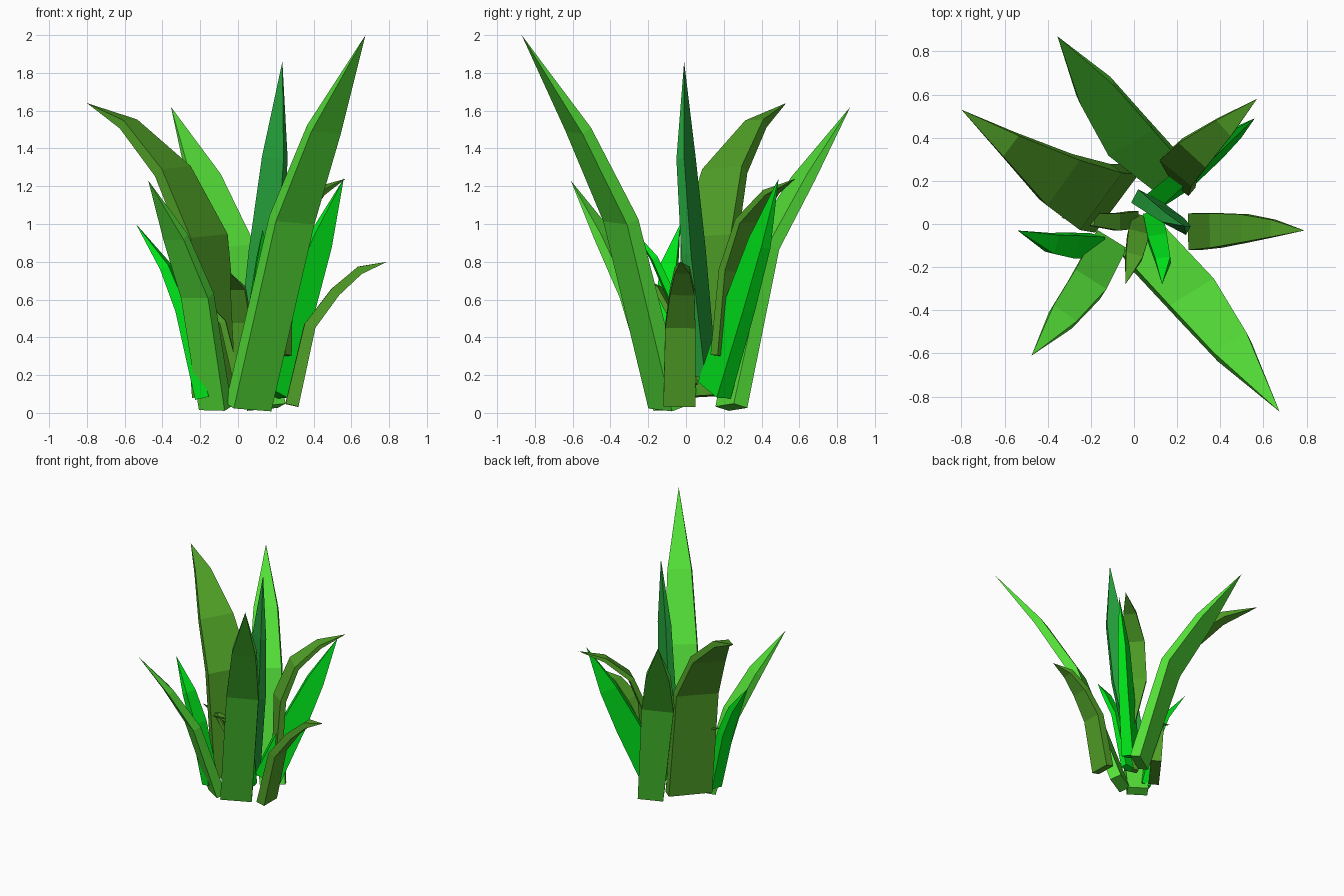
import bpy, bmesh, math
from mathutils import Vector

if "Cube" in bpy.data.objects:
    bpy.data.objects.remove(bpy.data.objects["Cube"])


def material(name, rgb):
    m = bpy.data.materials.new(name)
    m.diffuse_color = (*rgb, 1)
    m.use_nodes = True
    m.node_tree.nodes["Principled BSDF"].inputs["Base Color"].default_value = m.diffuse_color
    return m


LEAF = material("leaf_green", (0.09, 0.75, 0.04))
OLIVE = material("olive_green", (0.08, 0.35, 0.02))
BRIGHT = material("bright_green", (0.0, 0.80, 0.01))
DEEP = material("deep_green", (0.018, 0.36, 0.045))


def blade(name, mat, path, widths, thick, across=None, roll=0):
    """Four-sided tapering blade: boxed sections along a path, ending in a point."""
    pts = [Vector(p) for p in path]
    lean = pts[-1] - pts[0]
    w = Vector((*across, 0)) if across else Vector((-lean.y, lean.x, 0))
    w.normalize()
    w.z = roll
    w.normalize()
    bm = bmesh.new()
    rings = []
    for i, (p, width) in enumerate(zip(pts[:-1], widths)):
        t = (pts[i + 1] - pts[max(i - 1, 0)]).normalized()
        n = w.cross(t).normalized()
        side = (w - t * w.dot(t)).normalized() * width / 2
        h = n * thick * (1 - 0.5 * i / (len(pts) - 1)) / 2
        rings.append([bm.verts.new(p + o)
                      for o in (side + h, -side + h, -side - h, side - h)])
    bm.faces.new(rings[0])
    for a, b in zip(rings, rings[1:]):
        for k in range(4):
            j = (k + 1) % 4
            bm.faces.new((a[k], a[j], b[j], b[k]))
    tip = bm.verts.new(pts[-1])
    for k in range(4):
        bm.faces.new((rings[-1][k], rings[-1][(k + 1) % 4], tip))
    bmesh.ops.recalc_face_normals(bm, faces=bm.faces)
    me = bpy.data.meshes.new(name)
    bm.to_mesh(me)
    bm.free()
    me.materials.append(mat)
    ob = bpy.data.objects.new(name, me)
    bpy.context.collection.objects.link(ob)


# Large leaf-green blades
blade("blade_front_right_tall", LEAF,
      [(.055, -.10, .03), (.285, -.345, 1.02), (.455, -.57, 1.5), (.675, -.87, 2.0)],
      [.235, .24, .18], .09, across=(.82, .57), roll=-.2)
blade("blade_back_left_tall", LEAF,
      [(.15, .24, .03), (-.03, .405, .87), (-.18, .62, 1.24), (-.355, .87, 1.62)],
      [.19, .24, .18], .085, across=(-.84, -.54), roll=-.2)
blade("blade_front_left", LEAF,
      [(-.12, -.10, .025), (-.215, -.28, .62), (-.33, -.43, .93), (-.475, -.61, 1.23)],
      [.16, .17, .13], .075, across=(.86, -.5), roll=-.1)

# Curving olive blades
blade("blade_left_wide", OLIVE,
      [(-.11, .12, .09), (-.18, .125, .93), (-.345, .205, 1.28), (-.58, .37, 1.53),
       (-.80, .53, 1.64)],
      [.34, .33, .26, .12], .08, across=(-.52, -.70), roll=-.05)
blade("blade_back_right_curved", OLIVE,
      [(.23, .18, .30), (.205, .25, .75), (.28, .33, 1.02), (.42, .45, 1.17),
       (.57, .58, 1.24)],
      [.10, .19, .17, .10], .05)
blade("blade_right_low", OLIVE,
      [(.285, -.035, .04), (.38, -.03, .46), (.515, -.02, .64), (.645, -.02, .755),
       (.79, -.03, .80)],
      [.17, .16, .13, .08], .07)
blade("blade_inner_front", OLIVE,
      [(.04, .02, .10), (.02, -.05, .48), (0, -.15, .66), (-.04, -.28, .74)],
      [.10, .10, .08], .04)
blade("blade_inner_left", OLIVE,
      [(0, .02, .15), (-.08, .01, .48), (-.19, .02, .60), (-.34, .03, .64)],
      [.08, .08, .06], .04)

# Bright narrow blades
blade("blade_left_bright", BRIGHT,
      [(-.18, -.10, .08), (-.29, -.10, .55), (-.38, -.09, .77), (-.54, -.03, 1.0)],
      [.10, .11, .09], .075, across=(-.25, -1))
blade("blade_front_bright", BRIGHT,
      [(.09, .03, .10), (.11, -.07, .60), (.135, -.17, .82), (.13, -.28, .97)],
      [.09, .09, .07], .05)
blade("blade_back_right_bright", BRIGHT,
      [(.16, .15, .12), (.32, .29, .58), (.43, .39, .90), (.56, .49, 1.24)],
      [.20, .18, .13], .09, across=(.8, .55))

# Upright central blade
blade("blade_centre_upright", DEEP,
      [(.06, .10, .20), (.145, .04, .85), (.195, 0, 1.35), (.235, -.01, 1.86)],
      [.13, .17, .13], .07, across=(.85, -.45))
